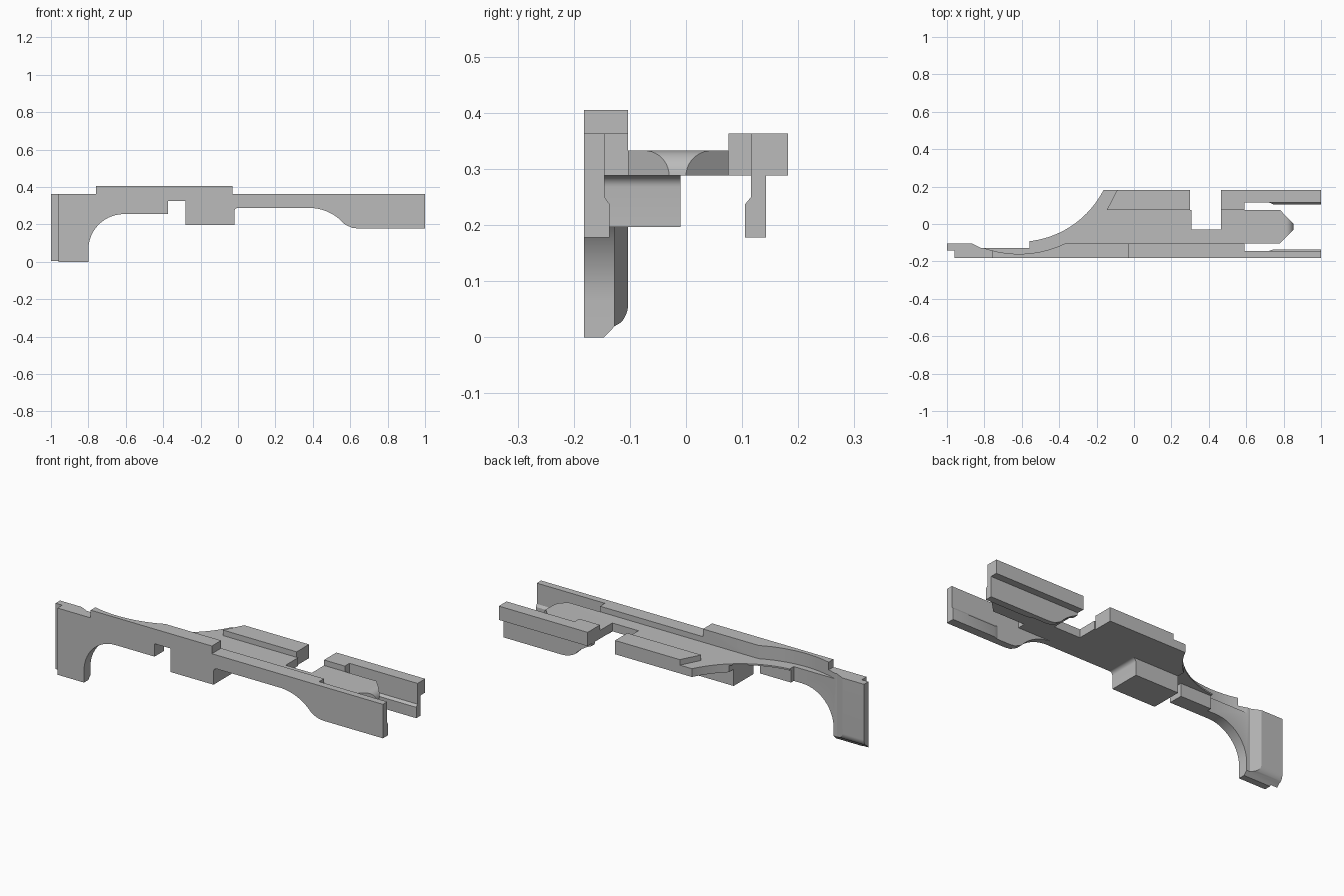
import bpy, bmesh, math

if "Cube" in bpy.data.objects:
    bpy.data.objects.remove(bpy.data.objects["Cube"])

grey = bpy.data.materials.new("plain_grey")
grey.diffuse_color = (0.5, 0.5, 0.5, 1)
grey.use_nodes = True
grey.node_tree.nodes["Principled BSDF"].inputs["Base Color"].default_value = grey.diffuse_color


def arc(cx, cy, r, a0, a1, n=14):
    return [(cx + r * math.cos(math.radians(a0 + (a1 - a0) * i / n)),
             cy + r * math.sin(math.radians(a0 + (a1 - a0) * i / n))) for i in range(n + 1)]


def prism(name, pts, lo, hi, axis):
    """Extrude a 2D outline along an axis: 'y' takes xz, 'z' takes xy, 'x' takes yz."""
    place = {'x': lambda p, t: (t, p[0], p[1]),
             'y': lambda p, t: (p[0], t, p[1]),
             'z': lambda p, t: (p[0], p[1], t)}[axis]
    bm = bmesh.new()
    a = [bm.verts.new(place(p, lo)) for p in pts]
    b = [bm.verts.new(place(p, hi)) for p in pts]
    bm.faces.new(a)
    bm.faces.new(b[::-1])
    for i in range(len(pts)):
        j = (i + 1) % len(pts)
        bm.faces.new((a[i], b[i], b[j], a[j]))
    bmesh.ops.recalc_face_normals(bm, faces=bm.faces)
    me = bpy.data.meshes.new(name)
    bm.to_mesh(me)
    bm.free()
    me.materials.append(grey)
    ob = bpy.data.objects.new(name, me)
    bpy.context.collection.objects.link(ob)
    return ob


def box(name, x0, x1, y0, y1, z0, z1):
    return prism(name, [(x0, y0), (x1, y0), (x1, y1), (x0, y1)], z0, z1, 'z')


def cut(ob, cutters):
    for c in cutters:
        m = ob.modifiers.new("cut", 'BOOLEAN')
        m.operation, m.solver, m.object = 'DIFFERENCE', 'EXACT', c
    dg = bpy.context.evaluated_depsgraph_get()
    me = bpy.data.meshes.new_from_object(ob.evaluated_get(dg))
    ob.modifiers.clear()
    ob.data = me
    for c in cutters:
        bpy.data.objects.remove(c)


F, I = -0.182, -0.103          # outer and inner face of the front plate
DECK0, DECK1, RAIL = 0.288, 0.333, 0.363
CX, CY = -0.615, 0.412         # shared centre of the two large plan arcs

# Curved lower edge shared by the front and rear webs
web_curve = arc(0.38, 0.038, 0.25, 90, 41) + [(0.585, 0.193), (0.61, 0.182), (0.64, 0.178), (1, 0.178)]
fillet = arc(0.0, 0.268, 0.02, 180, 90, 6)

# Front side plate with leg
plate = prism("front_side_plate",
              [(-1, 0), (-0.8, 0)] + arc(-0.61, 0.065, 0.19, 180, 90)
              + [(-0.375, 0.255), (-0.375, 0.325), (-0.28, 0.325), (-0.28, 0.197), (-0.02, 0.197)]
              + fillet + web_curve
              + [(1, RAIL), (-0.03, RAIL), (-0.03, 0.405), (-0.76, 0.405), (-0.76, RAIL), (-1, RAIL)],
              F, I, 'y')
cut(plate, [
    prism("scoop", arc(CX, CY, 0.572, 0, 360, 96)[:-1], DECK1, 0.6, 'z'),
    prism("inner_relief", [(-0.87, I), (-0.82, -0.127), (-0.56, -0.127), (-0.56, -0.05), (-0.87, -0.05)],
          -0.1, 0.6, 'z'),
    box("end_notch", -1.1, -0.96, -0.3, -0.141, -0.1, 0.6),
    box("rear_slot", 0.59, 1.1, -0.145, 0, -0.1, 0.6),
    box("web_relief", 0.001, 0.7, -0.145, 0, -0.1, DECK0),
    prism("foot_round", [(-0.16, -0.015), (-0.127, 0.02)] + arc(-0.153, 0.06, 0.05, -42, 0, 8)
          + [(-0.05, 0.06), (-0.05, -0.015)], -1.1, -0.7, 'x')])

# Deck, thick part with slot and pointed nose
y_edge = math.degrees(math.asin((0.182 - CY) / 0.507))
x_edge = -math.degrees(math.acos((-0.28 - CX) / 0.507))
deck = prism("deck",
             [(-0.28, I)] + arc(CX, CY, 0.507, x_edge, y_edge, 10)
             + [(0.3, 0.182), (0.3, 0.076), (0.308, 0.076), (0.308, -0.03), (0.465, -0.03),
                (0.465, 0.076), (0.78, 0.076), (0.853, 0), (0.853, -0.03), (0.78, I)],
             DECK0, DECK1, 'z')
cut(deck, [prism("nose_round", arc(0.808, DECK0, 0.045, 90, 0, 10)
                 + [(0.9, DECK0), (0.9, 0.4), (0.808, 0.4)], -0.3, 0.3, 'y')])

# Thin curved deck tip
x_tip = -math.degrees(math.acos((-0.56 - CX) / 0.507))
prism("deck_tip", [(-0.28, I), (-0.56, I)] + arc(CX, CY, 0.507, x_tip, x_edge), 0.325, DECK1, 'z')

# Block under the deck
prism("under_block", [(-0.28, DECK0), (-0.28, 0.197), (-0.02, 0.197)] + fillet, I, -0.01, 'y')

# Rear rail in two lengths, and its web
prism("rear_rail_left", [(-0.145, 0.076), (0.3, 0.076), (0.3, 0.182), (-0.09, 0.182)], DECK1, RAIL, 'z')
prism("rear_rail_right", [(0.465, 0.076), (0.59, 0.076), (0.59, 0.116), (1, 0.116), (1, 0.182), (0.465, 0.182)],
      DECK0, RAIL, 'z')
prism("rear_web", [p for p in web_curve if p[0] > 0.465] + [(1, DECK0), (0.465, DECK0)], 0.116, 0.143, 'y')

# Raised pads with bevelled edges on the inside of both webs
for name, y0, y1 in (("front_pad", -0.145, -0.136), ("rear_pad", 0.116, 0.105)):
    pad = prism(name, [(0.72, 0.178), (1, 0.178), (1, 0.25), (0.72, 0.25)], y0, y1, 'y')
    for v in pad.data.vertices:
        if abs(v.co.y - y1) < 1e-4:
            v.co.x = max(v.co.x, 0.745)
            v.co.z = min(v.co.z, 0.237)

# Smooth arcs, sharp edges
bpy.ops.object.select_all(action='DESELECT')
for ob in bpy.context.scene.objects:
    ob.select_set(True)
bpy.context.view_layer.objects.active = plate
bpy.ops.object.shade_smooth_by_angle(angle=math.radians(25))
